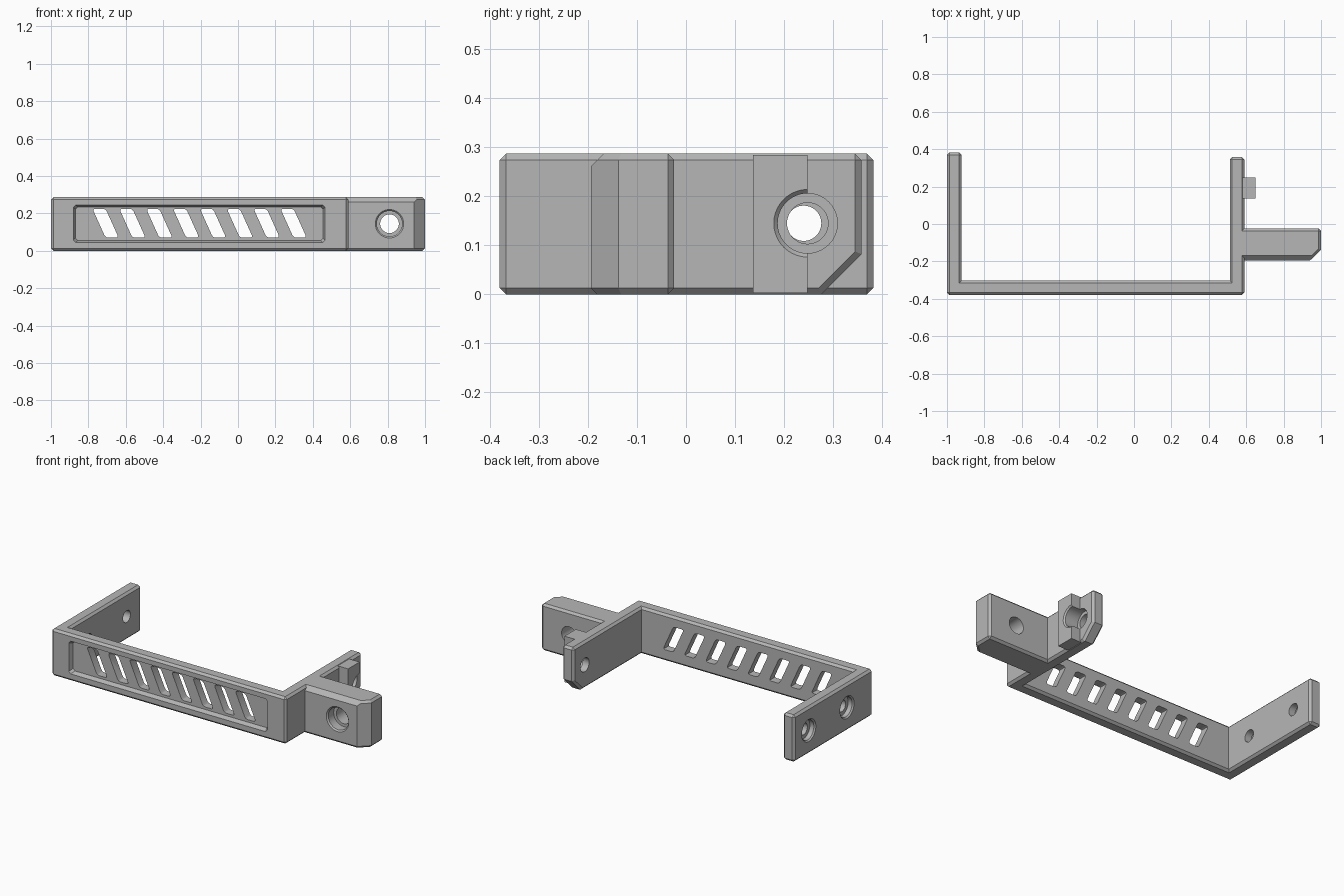
import bpy, bmesh
from math import cos, sin, pi
from mathutils import Vector

cube = bpy.data.objects.get("Cube")
if cube:
    bpy.data.objects.remove(cube, do_unlink=True)

HEIGHT, EDGE, MID = 0.287, 0.013, 0.145

grey = bpy.data.materials.new("plain grey")
grey.use_nodes = True
grey.diffuse_color = (0.47, 0.47, 0.47, 1)
grey.node_tree.nodes["Principled BSDF"].inputs["Base Color"].default_value = grey.diffuse_color


def loft(loops, caps=True):
    """Closed solid through matching loops of 3D points."""
    bm = bmesh.new()
    rings = [[bm.verts.new(p) for p in loop] for loop in loops]
    for a, b in zip(rings, rings[1:]):
        for i in range(len(a)):
            j = (i + 1) % len(a)
            bm.faces.new((a[i], a[j], b[j], b[i]))
    bm.faces.new(rings[0])
    bm.faces.new(rings[-1])
    bmesh.ops.recalc_face_normals(bm, faces=bm.faces[:])
    bm.normal_update()
    return bm


def prism(outline, bottom, top):
    return loft([[(x, y, z) for x, y in outline] for z in (bottom, top)])


def bevel(bm, width, rule, segments=1):
    """Bevel the edges whose two end points satisfy the rule."""
    edges = [e for e in bm.edges if rule(e, e.verts[0].co, e.verts[1].co)]
    bmesh.ops.bevel(bm, geom=edges, offset=width, offset_type='OFFSET', segments=segments,
                    profile=0.5, affect='EDGES', clamp_overlap=False)
    bm.normal_update()


def square_edge(e, a, b):
    return e.is_convex and e.calc_face_angle(0) > 1.2


def make(name, bm):
    mesh = bpy.data.meshes.new(name)
    bm.to_mesh(mesh)
    bm.free()
    mesh.materials.append(grey)
    obj = bpy.data.objects.new(name, mesh)
    bpy.context.collection.objects.link(obj)
    return obj


def activate(obj):
    bpy.ops.object.select_all(action='DESELECT')
    obj.select_set(True)
    bpy.context.view_layer.objects.active = obj


def cut(obj, bm, repeat=1, step=0):
    """Subtract a solid, optionally repeated along x."""
    cutter = make("cutter", bm)
    cutter.hide_render = True
    if repeat > 1:
        arr = cutter.modifiers.new("row", 'ARRAY')
        arr.count = repeat
        arr.use_relative_offset = False
        arr.use_constant_offset = True
        arr.constant_offset_displace = (step, 0, 0)
    mod = obj.modifiers.new("cut", 'BOOLEAN')
    mod.operation = 'DIFFERENCE'
    mod.solver = 'EXACT'
    mod.object = cutter
    activate(obj)
    bpy.ops.object.modifier_apply(modifier=mod.name)
    bpy.data.objects.remove(cutter, do_unlink=True)


def screw_hole(mouth, inward, radius, head, depth, length):
    """Counterbored hole with a chamfered mouth, running inward from its mouth."""
    d = Vector(inward)
    u, v = Vector((0, 0, 1)), d.cross(Vector((0, 0, 1)))
    lip = 0.008
    profile = [(head + 2 * lip, -lip), (head, lip), (head, depth), (radius, depth), (radius, length)]
    turns = [2 * pi * i / 40 for i in range(40)]
    return loft([[Vector(mouth) + d * t + (u * cos(a) + v * sin(a)) * r for a in turns]
                 for r, t in profile])


# U-shaped frame
bm = prism([(-1, -0.38), (0.59, -0.38), (0.59, 0.358), (0.512, 0.358),
            (0.512, -0.302), (-0.922, -0.302), (-0.922, 0.382), (-1, 0.382)], 0, HEIGHT)
bevel(bm, 0.082, lambda e, a, b: max(a.z, b.z) < 0.01 and min(a.x, b.x) > 0.5
      and min(a.y, b.y) > 0.35)
bevel(bm, EDGE, square_edge)
frame = make("bracket_frame", bm)

# Sunken front panel with a row of slanted slots
panel = []
for y, inset in ((-0.39, -0.004), (-0.352, 0.01)):
    x0, x1, z0, z1 = -0.88 + inset, 0.465 - inset, 0.045 + inset, 0.245 - inset
    panel.append([(x0, y, z0), (x1, y, z0), (x1, y, z1), (x0, y, z1)])
bm = loft(panel)
bevel(bm, 0.012, lambda e, a, b: abs(a.y - b.y) > 0.01)
cut(frame, bm)

slot = [(-0.778, 0.225), (-0.708, 0.225), (-0.638, 0.07), (-0.708, 0.07)]
bm = loft([[(x, y, z) for x, z in slot] for y in (-0.45, -0.25)])
bevel(bm, 0.014, lambda e, a, b: abs(a.y - b.y) > 0.1, 2)
cut(frame, bm, 8, 0.1436)

# Screw holes through the two arms
for y in (-0.13, 0.24):
    cut(frame, screw_hole((-1, y, MID), (1, 0, 0), 0.036, 0.06, 0.035, 0.15))


def boss_hole():
    return screw_hole((0.65, 0.248, MID), (-1, 0, 0), 0.042, 0.061, 0.095, 0.22)


cut(frame, boss_hole())

# Half boss on the outside of the right arm
boss = make("half_boss", prism([(0.57, 0.137), (0.65, 0.137), (0.65, 0.248), (0.57, 0.248)],
                               0.003, HEIGHT - 0.003))
cut(boss, boss_hole())

# Mounting tab
FRONT = -0.194
bm = prism([(0.56, FRONT), (0.942, FRONT), (1, -0.138), (1, -0.024), (0.56, -0.024)], 0, HEIGHT)
bevel(bm, 0.026, lambda e, a, b: min(a.z, b.z) > 0.28 and max(a.y, b.y) < FRONT + 0.01)
bevel(bm, EDGE, lambda e, a, b: square_edge(e, a, b) and max(a.x, b.x) > 0.57)
tab = make("mounting_tab", bm)
cut(tab, screw_hole((0.81, FRONT, MID), (0, 1, 0), 0.05, 0.068, 0.06, 0.3))

for obj in (frame, boss, tab):
    activate(obj)
    bpy.ops.object.shade_smooth_by_angle(angle=pi / 7)
